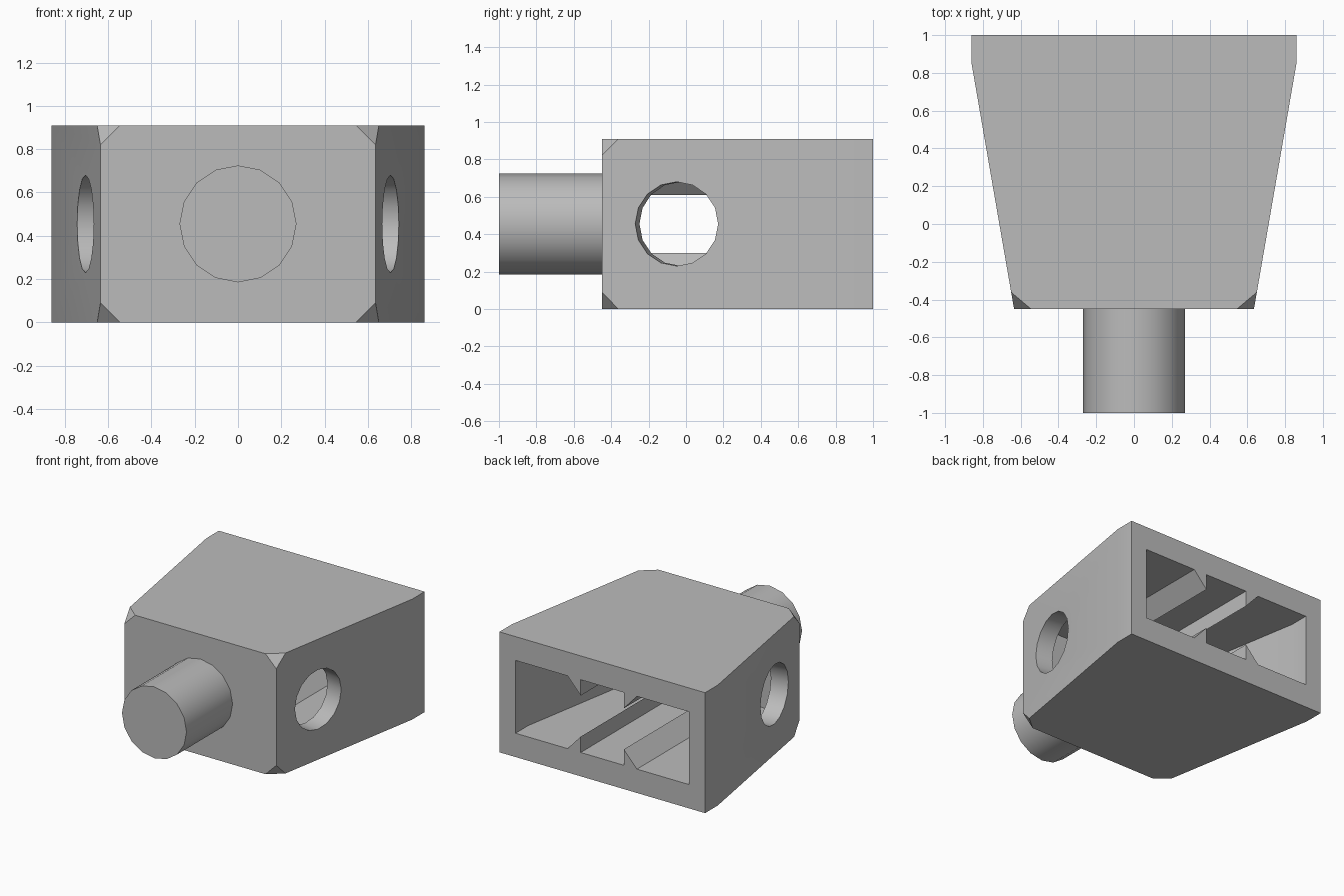
import bpy, bmesh, math
from mathutils import Matrix, Vector

cube = bpy.data.objects.get("Cube")
if cube:
    bpy.data.objects.remove(cube, do_unlink=True)

grey = bpy.data.materials.new("plain grey")
grey.use_nodes = True
COLOUR = (0.5, 0.5, 0.5, 1)
grey.diffuse_color = COLOUR
grey.node_tree.nodes["Principled BSDF"].inputs["Base Color"].default_value = COLOUR

HEIGHT = 0.91
MID = HEIGHT / 2
FLOOR, CEILING = 0.18, 0.73
FRONT, BACK = -0.45, 1.0


def finish(name, bm):
    bmesh.ops.recalc_face_normals(bm, faces=bm.faces)
    mesh = bpy.data.meshes.new(name)
    bm.to_mesh(mesh)
    bm.free()
    mesh.materials.append(grey)
    obj = bpy.data.objects.new(name, mesh)
    bpy.context.collection.objects.link(obj)
    return obj


def extrude(points, offset):
    """Solid made by sweeping a flat outline along an offset."""
    bm = bmesh.new()
    face = bm.faces.new([bm.verts.new(p) for p in points])
    new = bmesh.ops.extrude_face_region(bm, geom=[face])["geom"]
    verts = [v for v in new if isinstance(v, bmesh.types.BMVert)]
    bmesh.ops.translate(bm, verts=verts, vec=offset)
    return bm


def plan(half, z):
    """Mirrored plan outline from (half width, y) pairs."""
    return [(x, y, z) for x, y in half] + [(-x, y, z) for x, y in reversed(half)]


def cylinder(name, radius, length, centre, direction):
    """Sixteen-sided cylinder with a corner pointing straight up."""
    d = Vector(direction).normalized()
    up = Vector((0, 0, 1))
    turn = Matrix((up, d.cross(up), d)).transposed().to_4x4()
    if turn.determinant() < 0:
        turn.col[1] *= -1
    bm = bmesh.new()
    bmesh.ops.create_cone(bm, cap_ends=True, segments=16, radius1=radius,
                          radius2=radius, depth=length,
                          matrix=Matrix.Translation(centre) @ turn)
    return finish(name, bm)


def smooth(obj):
    bpy.ops.object.select_all(action="DESELECT")
    obj.select_set(True)
    bpy.context.view_layer.objects.active = obj
    bpy.ops.object.shade_smooth_by_angle(angle=math.radians(30))


# Tapered block with its four front corners clipped
bm = extrude(plan([(0.635, FRONT), (0.86, 0.85), (0.86, BACK)], 0), (0, 0, HEIGHT))
corners = [v for v in bm.verts if v.co.y < FRONT + 0.01]
bmesh.ops.bevel(bm, geom=corners, offset=0.09, segments=1, affect="VERTICES")
block = finish("block", bm)

# Cavity open at the back, and a round hole square to each slanted side
cavity_front = -0.31
cavity = finish("cavity_cutter", extrude(
    plan([(0.525, cavity_front), (0.725, 0.85), (0.725, BACK + 0.1)], FLOOR),
    (0, 0, CEILING - FLOOR)))
cutters = [cavity]
for side, label in ((1, "left"), (-1, "right")):
    cutters.append(cylinder(label + "_hole_cutter", 0.225, 0.4,
                            (side * 0.705, -0.05, MID), (side * 1.3, -0.225, 0)))
for cutter in cutters:
    cutter.hide_render = True
    mod = block.modifiers.new(cutter.name, "BOOLEAN")
    mod.operation = "DIFFERENCE"
    mod.solver = "EXACT"
    mod.object = cutter
bpy.context.view_layer.objects.active = block
for mod in list(block.modifiers):
    bpy.ops.object.modifier_apply(modifier=mod.name)
for cutter in cutters:
    bpy.data.objects.remove(cutter, do_unlink=True)
smooth(block)

# Four wedge ribs running the length of the cavity
for side, label in ((1, "left"), (-1, "right")):
    for base, drop, level in ((FLOOR, 0.12, "lower"), (CEILING, -0.12, "upper")):
        outline = [(side * 0.18, cavity_front, base),
                   (side * 0.18, cavity_front, base + drop),
                   (side * 0.29, cavity_front, base)]
        finish(f"{level}_{label}_rib", extrude(outline, (0, BACK - cavity_front, 0)))

# Round peg on the front
smooth(cylinder("peg", 0.27, 0.56, (0, -0.72, MID), (0, -1, 0)))
